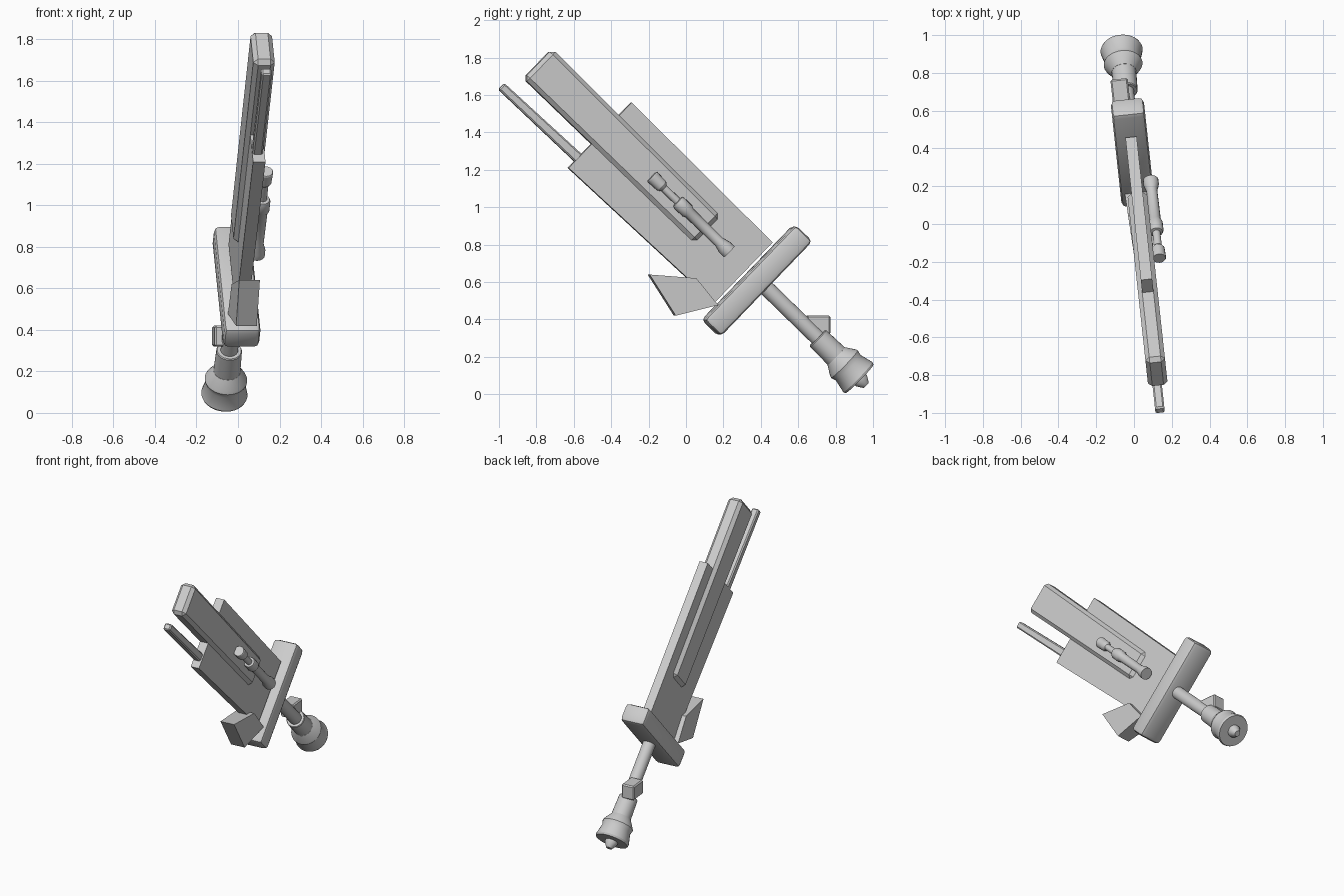
import bpy, bmesh, math
from mathutils import Matrix

cube = bpy.data.objects.get("Cube")
if cube:
    bpy.data.objects.remove(cube, do_unlink=True)

# Local frame: X = thickness, Y = blade width, Z = along the blade to its tip
PITCH, YAW, MID = math.radians(45.9), math.radians(6.2), 0.034
FRAME = Matrix.Rotation(YAW, 4, 'Z') @ Matrix.Rotation(PITCH, 4, 'X')

grey = bpy.data.materials.new("plain_grey")
grey.use_nodes = True
grey.diffuse_color = (0.6, 0.6, 0.6, 1)
grey.node_tree.nodes["Principled BSDF"].inputs["Base Color"].default_value = (0.6, 0.6, 0.6, 1)


def finish(name, bm, bevel=0.0, segments=1):
    bmesh.ops.recalc_face_normals(bm, faces=bm.faces)
    if bevel:
        bmesh.ops.bevel(bm, geom=bm.edges[:], offset=bevel, segments=segments,
                        profile=0.5, affect='EDGES')
    mesh = bpy.data.meshes.new(name)
    bm.to_mesh(mesh)
    bm.free()
    mesh.materials.append(grey)
    obj = bpy.data.objects.new(name, mesh)
    bpy.context.collection.objects.link(obj)
    obj.matrix_world = FRAME
    bpy.ops.object.select_all(action='DESELECT')
    obj.select_set(True)
    bpy.context.view_layer.objects.active = obj
    bpy.ops.object.shade_smooth_by_angle(angle=math.radians(32))
    return obj


def prism(name, outline, centre=MID, bevel=0.0, segments=1):
    """Slab from (width, along, half thickness) corner points."""
    bm = bmesh.new()
    sides = [[bm.verts.new((centre + s * h, w, u)) for w, u, h in outline] for s in (-1, 1)]
    for side in sides:
        bm.faces.new(side)
    for i in range(len(outline)):
        j = (i + 1) % len(outline)
        bm.faces.new((sides[0][i], sides[0][j], sides[1][j], sides[1][i]))
    return finish(name, bm, bevel, segments)


def taper(name, low, high, bottom, top, half, **options):
    """Four-sided slab with a width range at each end."""
    return prism(name, [(bottom[0], low, half), (bottom[1], low, half),
                        (top[1], high, half), (top[0], high, half)], **options)


def lathe(name, profile, x, y, sides=24):
    """Revolve (radius, along) points about the blade direction."""
    bm = bmesh.new()
    rings = []
    for r, u in profile:
        angles = [2 * math.pi * k / sides for k in range(sides)]
        rings.append([bm.verts.new((x + r * math.cos(a), y + r * math.sin(a), u)) for a in angles])
    for a, b in zip(rings, rings[1:]):
        for k in range(sides):
            m = (k + 1) % sides
            bm.faces.new((a[k], a[m], b[m], b[k]))
    bm.faces.new(rings[0])
    bm.faces.new(rings[-1])
    return finish(name, bm)


# Blade: thin plate, thick central bar and slim side rod
taper("blade_plate", 0.235, 1.30, (0.452, 0.902), (0.425, 0.912), 0.03)
taper("blade_bar", 0.535, 1.806, (0.607, 0.807), (0.601, 0.821), 0.052, bevel=0.022)
taper("side_rod", 1.25, 1.862, (0.474, 0.530), (0.465, 0.511), 0.025, centre=0.03, bevel=0.008)

# Guard and the flared fin beside it
taper("guard", 0.088, 0.215, (0.345, 1.053), (0.345, 1.053), 0.088, bevel=0.025, segments=2)
prism("side_fin", [(0.317, 0.592, 0.05), (0.477, 0.399, 0.06),
                   (0.455, 0.215, 0.065), (0.257, 0.338, 0.05)])

# Handle, collar and flared pommel with end nub
GRIP = 0.706
lathe("handle", [(0.042, 0.1), (0.042, -0.32)], MID, GRIP)
lathe("collar", [(0.058, -0.295), (0.062, -0.30), (0.066, -0.46)], MID, GRIP)
lathe("pommel", [(0.066, -0.435), (0.098, -0.485), (0.103, -0.497), (0.095, -0.525),
                 (0.112, -0.597), (0.107, -0.61)], MID, GRIP, 32)
lathe("pommel_nub", [(0.042, -0.60), (0.042, -0.625), (0.02, -0.66)], MID, GRIP)

# Small block set diagonally on the handle
S, C = math.sin(PITCH), math.cos(PITCH)
corners = [(0.645, 0.32), (0.772, 0.32), (0.772, 0.42), (0.645, 0.42)]
prism("handle_block", [(y * C + z * S, z * C - y * S, 0.046) for y, z in corners],
      centre=0.004, bevel=0.008)

# Tube and knob mounted on the left face of the blade
lathe("side_tube", [(0.041, 0.372), (0.041, 0.405), (0.029, 0.45), (0.031, 0.67),
                    (0.039, 0.685), (0.039, 0.745), (0.034, 0.757), (0.021, 0.76),
                    (0.021, 0.86), (0.034, 0.878), (0.037, 0.945), (0.034, 0.95)],
      0.113, 0.70, 16)
